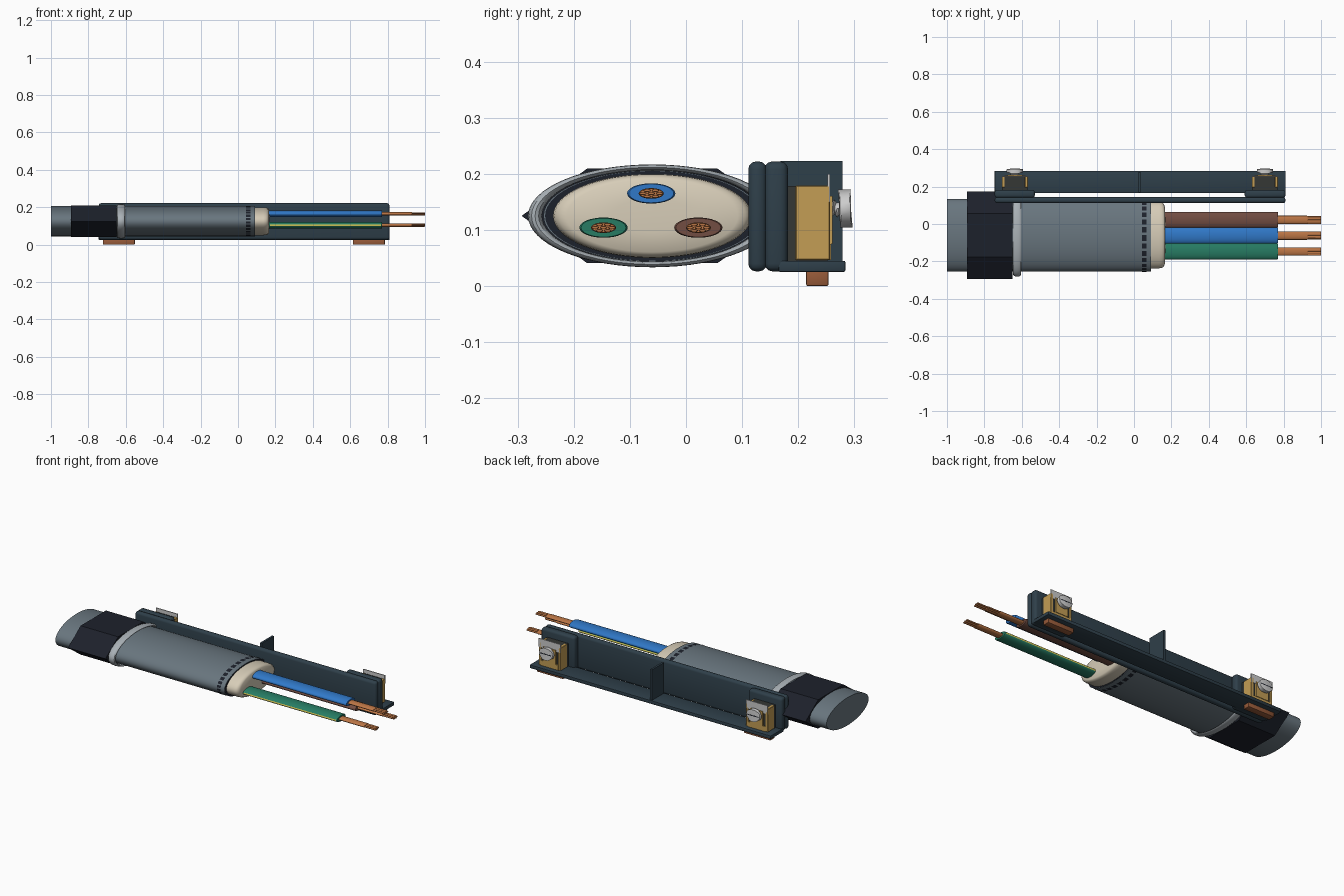
import bpy, bmesh, math
from mathutils import Matrix

if "Cube" in bpy.data.objects:
    bpy.data.objects.remove(bpy.data.objects["Cube"])

CY, CZ = -0.06, 0.125          # cable axis


def mat(name, r, g, b):
    m = bpy.data.materials.new(name)
    m.diffuse_color = (r, g, b, 1)
    m.use_nodes = True
    m.node_tree.nodes["Principled BSDF"].inputs["Base Color"].default_value = m.diffuse_color
    return m


SLATE = mat("slate", .14, .18, .21)
NAVY = mat("navy_black", .012, .015, .024)
PALE = mat("pale_grey", .40, .44, .47)
CREAM = mat("cream", .68, .61, .48)
FRAME = mat("frame_blue_grey", .028, .05, .068)
BLOCK = mat("dark_block", .035, .038, .035)
COPPER = mat("copper", .50, .18, .06)
FOOT = mat("foot_copper", .30, .10, .04)
BRASS = mat("brass", .55, .34, .09)
STEEL = mat("steel", .60, .60, .58)
BLUE = mat("blue", .03, .19, .58)
GREEN = mat("green", .02, .20, .125)
BROWN = mat("brown", .17, .075, .055)
YELLOW = mat("yellow", .75, .62, .10)


def finish(bm, name, material, smooth=True):
    bmesh.ops.recalc_face_normals(bm, faces=bm.faces)
    me = bpy.data.meshes.new(name)
    bm.to_mesh(me)
    bm.free()
    me.materials.append(material)
    ob = bpy.data.objects.new(name, me)
    bpy.context.collection.objects.link(ob)
    if smooth:
        bpy.ops.object.select_all(action='DESELECT')
        bpy.context.view_layer.objects.active = ob
        ob.select_set(True)
        bpy.ops.object.shade_smooth_by_angle(angle=math.radians(35))
    return ob


def loft(name, material, profile, ry, rz, cy=CY, cz=CZ, n=48, smooth=True, closed=False):
    """Elliptical sweep along x; profile is (x, radius factor)."""
    bm = bmesh.new()
    rings = [[bm.verts.new((x, cy + ry * f * math.cos(2 * math.pi * i / n),
                            cz + rz * f * math.sin(2 * math.pi * i / n))) for i in range(n)]
             for x, f in profile]
    pairs = list(zip(rings, rings[1:])) + ([(rings[-1], rings[0])] if closed else [])
    for a, b in pairs:
        for i in range(n):
            j = (i + 1) % n
            bm.faces.new((a[i], a[j], b[j], b[i]))
    if not closed:
        bm.faces.new(rings[0])
        bm.faces.new(rings[-1])
    return finish(bm, name, material, smooth)


def arc_strips(name, material, x0, x1, ry, rz, cy, cz, spans, steps=4):
    """Thin surface patches lying on an elliptical tube."""
    bm = bmesh.new()
    for a0, a1 in spans:
        prev = None
        for k in range(steps + 1):
            a = a0 + (a1 - a0) * k / steps
            y, z = cy + ry * math.cos(a), cz + rz * math.sin(a)
            cur = (bm.verts.new((x0, y, z)), bm.verts.new((x1, y, z)))
            if prev:
                bm.faces.new((prev[0], prev[1], cur[1], cur[0]))
            prev = cur
    return finish(bm, name, material)


def box(name, material, x, y, z, bevel=0.0, seg=3):
    bm = bmesh.new()
    bmesh.ops.create_cube(bm, size=1)
    for v in bm.verts:
        v.co = [(r[0] + r[1]) / 2 + c * (r[1] - r[0]) for r, c in zip((x, y, z), v.co)]
    if bevel:
        bmesh.ops.bevel(bm, geom=bm.edges[:], offset=bevel, segments=seg, profile=.5, affect='EDGES')
    return finish(bm, name, material, bool(bevel))


def disc_y(name, material, x, z, y0, y1, rx, rz, bevel=0.0):
    """Round part whose axis runs along y."""
    bm = bmesh.new()
    bmesh.ops.create_cone(bm, cap_ends=True, segments=32, radius1=1, radius2=1, depth=1)
    bm.transform(Matrix.Translation((x, (y0 + y1) / 2, z)) @ Matrix.Diagonal((rx, y1 - y0, rz, 1))
                 @ Matrix.Rotation(math.pi / 2, 4, 'X'))
    if bevel:
        rim = [e for e in bm.edges if abs(e.verts[0].co.y - e.verts[1].co.y) < 1e-5]
        bmesh.ops.bevel(bm, geom=rim, offset=bevel, segments=2, profile=.5, affect='EDGES')
    return finish(bm, name, material)


# Cable sheath, hexagonal sleeve and clamp ring
loft("cable_sheath", SLATE, [(-1, 1), (.09, 1)], .194, .081, n=64)
loft("sheath_end_face", NAVY, [(.085, .985), (.0915, .985)], .194, .081, n=64)
loft("hex_sleeve", NAVY, [(-.892, 1), (-.65, 1)], .233, .097, n=6, smooth=False)
ring = [(-.625 + .022 * math.cos(t), 1 + .06 * math.sin(t))
        for t in (2 * math.pi * k / 12 for k in range(12))]
loft("clamp_ring", PALE, ring, .209, .0865, n=64, closed=True)

# Dashed marking around the sheath
step = 2 * math.pi / 28
arc_strips("sheath_dashes", NAVY, .042, .066, .1955, .0822, CY, CZ,
           [(i * step, i * step + step * .68) for i in range(28)])

# Cream inner filler with rounded nose
loft("inner_filler", CREAM, [(.06, 1), (.135, 1), (.15, .985), (.16, .94), (.165, .86), (.168, .4)],
     .177, .075, n=64)

# Three cores: insulation plus seven-strand conductor
for name, m, y, z in (("blue", BLUE, -.062, .165), ("green", GREEN, -.147, .104),
                      ("brown", BROWN, .022, .104)):
    loft(name + "_insulation", m, [(.14, 1), (.765, 1), (.77, .93)], .043, .018, y, z, 32)
    loft(name + "_conductor", COPPER, [(.74, 1), (.925, 1), (.93, .9)], .0225, .0095, y, z, 24)
    for k in range(7):
        a = k * math.pi / 3
        d = 0 if k == 6 else 1
        loft(f"{name}_strand_{k}", COPPER, [(.90, 1), (.997, 1), (1.0, .8)], .0068, .0029,
             y + d * .0148 * math.cos(a), z + d * .0062 * math.sin(a), 12)
arc_strips("yellow_stripes", YELLOW, .17, .765, .0436, .0183, -.147, .104,
           [(c - .25, c + .25) for c in (0, math.pi)])

# Frame: long wall, ledge, centre rib
X0, X1 = -.745, .81
box("long_wall", FRAME, (X0, X1), (.111, .144), (.026, .222), .014)
box("bottom_ledge", FRAME, (X0, X1), (.165, .284), (.025, .045), .003, 2)
box("centre_rib", FRAME, (.024, .036), (.168, .279), (.04, .223))

# Terminals at both ends
for side, xc, pad in (("left", -.637, (X0, -.53)), ("right", .70, (.592, X1))):
    box(side + "_end_pad", FRAME, pad, (.14, .182), (.026, .222), .014)
    box(side + "_terminal_block", BLOCK, (xc - .068, xc + .068), (.178, .252), (.043, .178))
    for s in (-1, 1):
        a, b = sorted((xc + s * .054, xc + s * .07))
        box(f"{side}_brass_leg_{s}", BRASS, (a, b), (.195, .257), (.046, .179), .002, 1)
    box(side + "_brass_base", BRASS, (xc - .056, xc + .056), (.248, .258), (.046, .075))
    box(side + "_contact_plate", BRASS, (xc - .04, xc + .04), (.25, .2615), (.075, .16))
    box(side + "_marker_plate", STEEL, (xc - .07, xc + .07), (.252, .257), (.15, .2))
    box(side + "_copper_foot", FOOT, (xc - .085, xc + .085), (.214, .254), (0, .027), .003, 2)
    # screw with threads and slotted head
    disc_y(side + "_screw_shank", STEEL, xc, .138, .215, .28, .02, .011)
    bm = bmesh.new()
    turns, per, prev, first = 5, 20, None, None
    for i in range(turns * per + 1):
        a = 2 * math.pi * i / per
        yy = .222 + .05 * i / (turns * per)
        cur = [bm.verts.new((xc + r * math.cos(a), yy + d, .138 + r * .6 * math.sin(a)))
               for r, d in ((.018, -.004), (.027, 0), (.018, .004))]
        if prev:
            for k in range(3):
                bm.faces.new((prev[k], prev[(k + 1) % 3], cur[(k + 1) % 3], cur[k]))
        prev, first = cur, first or cur
    bm.faces.new(first)
    bm.faces.new(prev)
    finish(bm, side + "_screw_thread", STEEL)
    disc_y(side + "_screw_head", STEEL, xc, .138, .274, .294, .044, .034, .003)
    box(side + "_screw_slot", NAVY, (xc - .036, xc + .036), (.285, .2944), (.1355, .1405))
